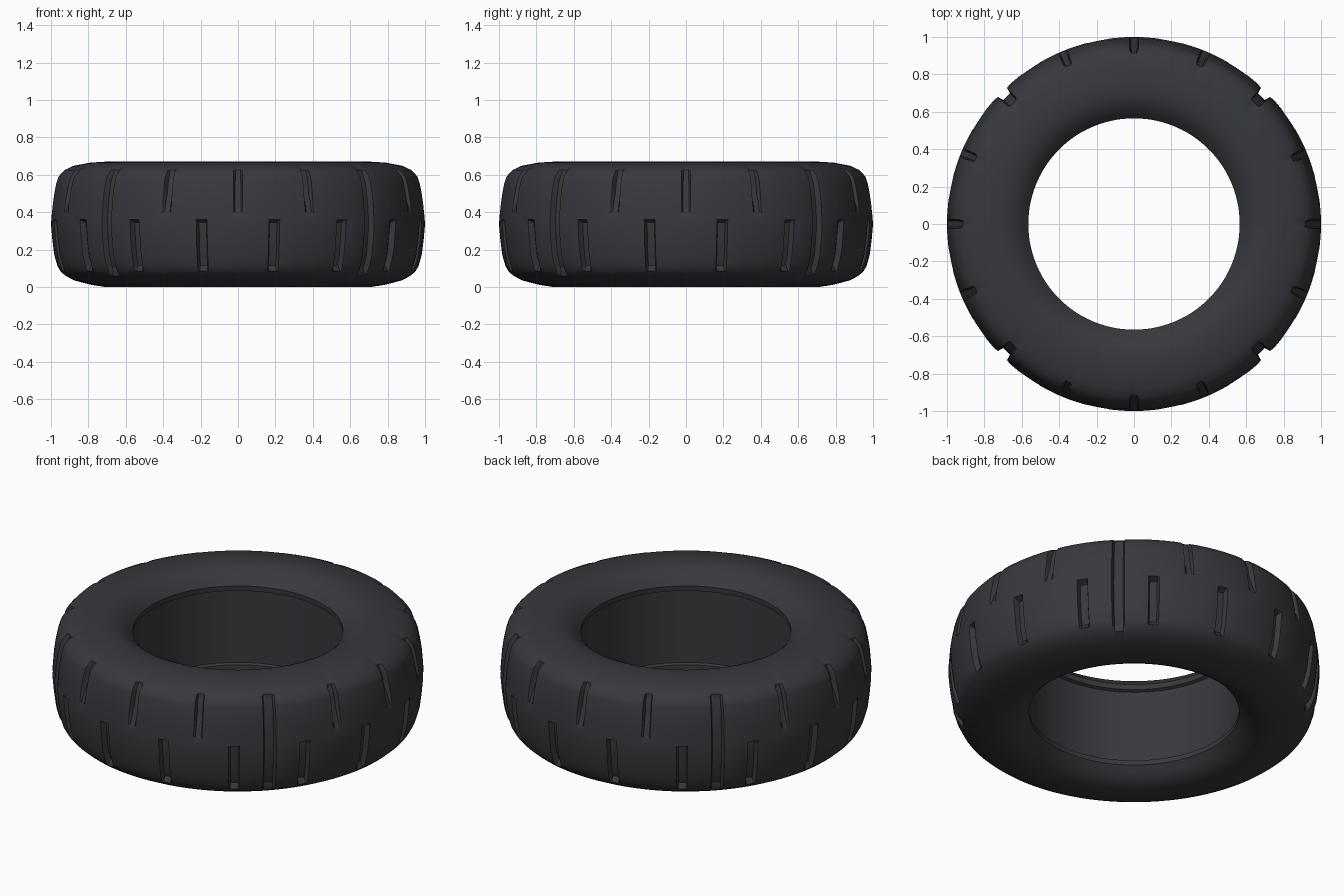
import bpy, bmesh, math

if "Cube" in bpy.data.objects:
    bpy.data.objects.remove(bpy.data.objects["Cube"])

rubber = bpy.data.materials.new("dark rubber")
rubber.diffuse_color = (0.039, 0.04, 0.047, 1)
rubber.use_nodes = True
rubber.node_tree.nodes["Principled BSDF"].inputs["Base Color"].default_value = rubber.diffuse_color

HEIGHT = 0.67
MID = HEIGHT / 2

# Tread outline as (distance from the nearer side, radius)
LOWER = [(0.0, 0.71), (0.012, 0.785), (0.035, 0.875), (0.06, 0.922),
         (0.085, 0.95), (0.13, 0.974), (0.2, 0.988), (MID, 1.0)]
UPPER = [(0.0, 0.72), (0.005, 0.79), (0.022, 0.88), (0.045, 0.93),
         (0.08, 0.962), (0.12, 0.975), (0.2, 0.99), (MID, 1.0)]

# Heights of the tread rows, denser where grooves start and stop
ROWS = [0.012, 0.025, 0.035, 0.06, 0.075, 0.085, 0.105, 0.115, 0.17, 0.25, 0.335,
        0.345, 0.36, 0.385, 0.40, 0.45, 0.50, 0.555, 0.575, 0.59, 0.61, 0.625,
        0.648, 0.658, 0.665]

# Bead and rolled sidewall near the hole, as (radius, height)
BEAD = [(0.584, 0.122), (0.567, 0.115), (0.565, 0.085), (0.59, 0.058),
        (0.62, 0.032), (0.66, 0.012), (0.71, 0.0)]


def outer_radius(z):
    outline = LOWER if z < MID else UPPER
    z = min(z, HEIGHT - z)
    for (z0, r0), (z1, r1) in zip(outline, outline[1:]):
        if z <= z1:
            return r0 + (r1 - r0) * (z - z0) / (z1 - z0)
    return 1.0


def ramp(z, a, b):
    return max(0.0, min(1.0, (z - a) / (b - a)))


def groove_depth(kind, z):
    """Depth along the height for each kind of tread groove."""
    top = 1 - ramp(z, 0.60, 0.645)
    if kind == "full":
        return 0.036 * ramp(z, 0.06, 0.10) * top
    if kind == "upper":
        return 0.034 * ramp(z, 0.385, 0.50) * top
    return 0.036 * ramp(z, 0.09, 0.115) * (1 - ramp(z, 0.345, 0.36))


# Columns around the tyre: (angle, groove kind, share of the groove depth)
columns = []
for i in range(32):
    centre = i * 11.25
    if i % 2:
        kind, w = "lower", 1.2
    elif i % 8 == 4:
        kind, w = "full", 1.5
    else:
        kind, w = "upper", 0.9
    for off, share in ((-3.8, 0), (-w - 0.5, 0.12), (-w, 1), (0, 1),
                       (w, 1), (w + 0.5, 0.12), (3.8, 0)):
        columns.append((math.radians(centre + off), kind, share))

# Closed cross-section: lower bead, tread, upper bead, inner wall
section = [(r, z, False) for r, z in BEAD]
section += [(outer_radius(z), z, True) for z in ROWS]
section += [(r, HEIGHT - z, False) for r, z in reversed(BEAD)]

bm = bmesh.new()
rings = []
for angle, kind, share in columns:
    ring = []
    for r, z, tread in section:
        if tread:
            r -= share * groove_depth(kind, z)
        ring.append(bm.verts.new((r * math.cos(angle), r * math.sin(angle), z)))
    rings.append(ring)
n = len(section)
for i, a in enumerate(rings):
    b = rings[(i + 1) % len(rings)]
    for j in range(n):
        k = (j + 1) % n
        bm.faces.new((a[j], b[j], b[k], a[k]))
bmesh.ops.recalc_face_normals(bm, faces=bm.faces)

mesh = bpy.data.meshes.new("tyre")
bm.to_mesh(mesh)
bm.free()
mesh.materials.append(rubber)
tyre = bpy.data.objects.new("tyre", mesh)
bpy.context.collection.objects.link(tyre)
bpy.context.view_layer.objects.active = tyre
tyre.select_set(True)
bpy.ops.object.shade_smooth_by_angle(angle=math.radians(35))
